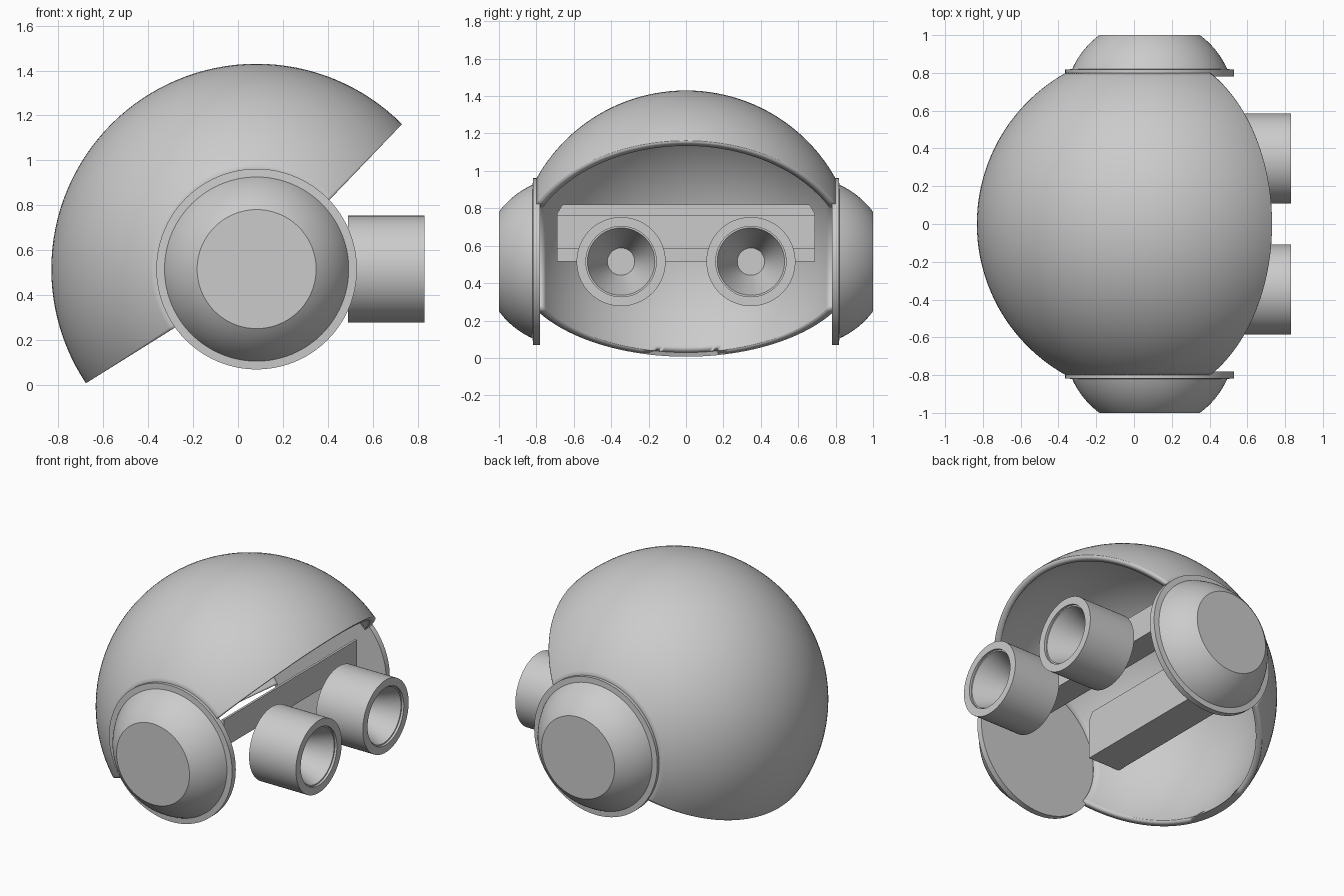
import bpy, bmesh, math
from mathutils import Vector

if "Cube" in bpy.data.objects:
    bpy.data.objects.remove(bpy.data.objects["Cube"])

gray = bpy.data.materials.new("plain_gray")
gray.use_nodes = True
color = (0.6, 0.6, 0.6, 1)
gray.diffuse_color = color
gray.node_tree.nodes["Principled BSDF"].inputs["Base Color"].default_value = color

CX, CZ = 0.083, 0.515      # pivot axis of the shell
RADIUS = 0.915


def finish(bm, name, smooth=True):
    bmesh.ops.recalc_face_normals(bm, faces=bm.faces[:])
    mesh = bpy.data.meshes.new(name)
    bm.to_mesh(mesh)
    bm.free()
    mesh.materials.append(gray)
    obj = bpy.data.objects.new(name, mesh)
    bpy.context.collection.objects.link(obj)
    if smooth:
        bpy.ops.object.select_all(action="DESELECT")
        obj.select_set(True)
        bpy.context.view_layer.objects.active = obj
        bpy.ops.object.shade_smooth_by_angle(angle=math.radians(30))
    return obj


def lathe(profile, center, axis, steps=96):
    """Spin (radius, distance along axis) points around an axis."""
    bm = bmesh.new()
    axis, center = Vector(axis), Vector(center)
    verts = [bm.verts.new(center + axis * d + Vector((0, 0, r))) for r, d in profile]
    edges = [bm.edges.new(pair) for pair in zip(verts, verts[1:])]
    bmesh.ops.spin(bm, geom=verts + edges, cent=center, axis=axis,
                   angle=math.tau, steps=steps, use_duplicate=False)
    bmesh.ops.remove_doubles(bm, verts=bm.verts[:], dist=0.0001)
    return bm


def box(name, x, y, z):
    bm = bmesh.new()
    bmesh.ops.create_cube(bm, size=1)
    for v in bm.verts:
        v.co = [lo + (c + 0.5) * (hi - lo) for c, (lo, hi) in zip(v.co, (x, y, z))]
    return finish(bm, name, False)


# Spherical shell, trimmed by two planes and thickened inward
reach = math.asin(0.805 / RADIUS)
arc = [reach * (i / 24 - 1) for i in range(49)]
bm = lathe([(RADIUS * math.cos(a), RADIUS * math.sin(a)) for a in arc],
           (CX, 0, CZ), (0, 1, 0), 128)
for point, direction in (((0.73, 0, 1.16), (0.69, 0, 0.72)),
                         ((-0.68, 0, 0.005), (0.40, 0, 0.25))):
    normal = Vector((direction[2], 0, -direction[0]))
    bmesh.ops.bisect_plane(bm, geom=bm.verts[:] + bm.edges[:] + bm.faces[:],
                           plane_co=point, plane_no=normal, clear_outer=True)
shell = finish(bm, "shell")
solid = shell.modifiers.new("thickness", "SOLIDIFY")
solid.thickness = 0.04
solid.offset = -1

# Side hubs: flange disc with a truncated dome
dome = [(0.449 * math.cos(a), 0.638 + 0.449 * math.sin(a))
        for a in [math.radians(23.9 + 29.9 * i / 14) for i in range(15)]]
hub = [(0, 0.78), (0.447, 0.78), (0.447, 0.818)] + dome + [(0, 1.0)]
for side, label in ((1, "back"), (-1, "front")):
    finish(lathe(hub, (CX, 0, CZ), (0, side, 0)), label + "_hub")

# Lens barrels with a stepped lip and conical bore
barrel = [(0, 0.49), (0.238, 0.49), (0.238, 0.83), (0.188, 0.83),
          (0.188, 0.815), (0.18, 0.815), (0.073, 0.56), (0, 0.56)]
for side, label in ((1, "back"), (-1, "front")):
    finish(lathe(barrel, (0, 0.347 * side, CZ), (1, 0, 0)), label + "_lens_barrel")

# Cross brackets inside the shell
span = (-0.69, 0.69)
box("lens_plate", (0.365, 0.38), span, (0.585, 0.765))
box("lens_shelf", (0.21, 0.38), span, (0.585, 0.595))
box("rear_shelf", (-0.46, -0.23), span, (0.515, 0.523))

# Rear upright with clipped top corners
bm = bmesh.new()
outline = [(-0.69, 0.515), (0.69, 0.515), (0.69, 0.77),
           (0.66, 0.82), (-0.66, 0.82), (-0.69, 0.77)]
face = bm.faces.new([bm.verts.new((-0.245, y, z)) for y, z in outline])
new = bmesh.ops.extrude_face_region(bm, geom=[face])["geom"]
bmesh.ops.translate(bm, vec=(0.015, 0, 0),
                    verts=[g for g in new if isinstance(g, bmesh.types.BMVert)])
finish(bm, "rear_upright", False)
